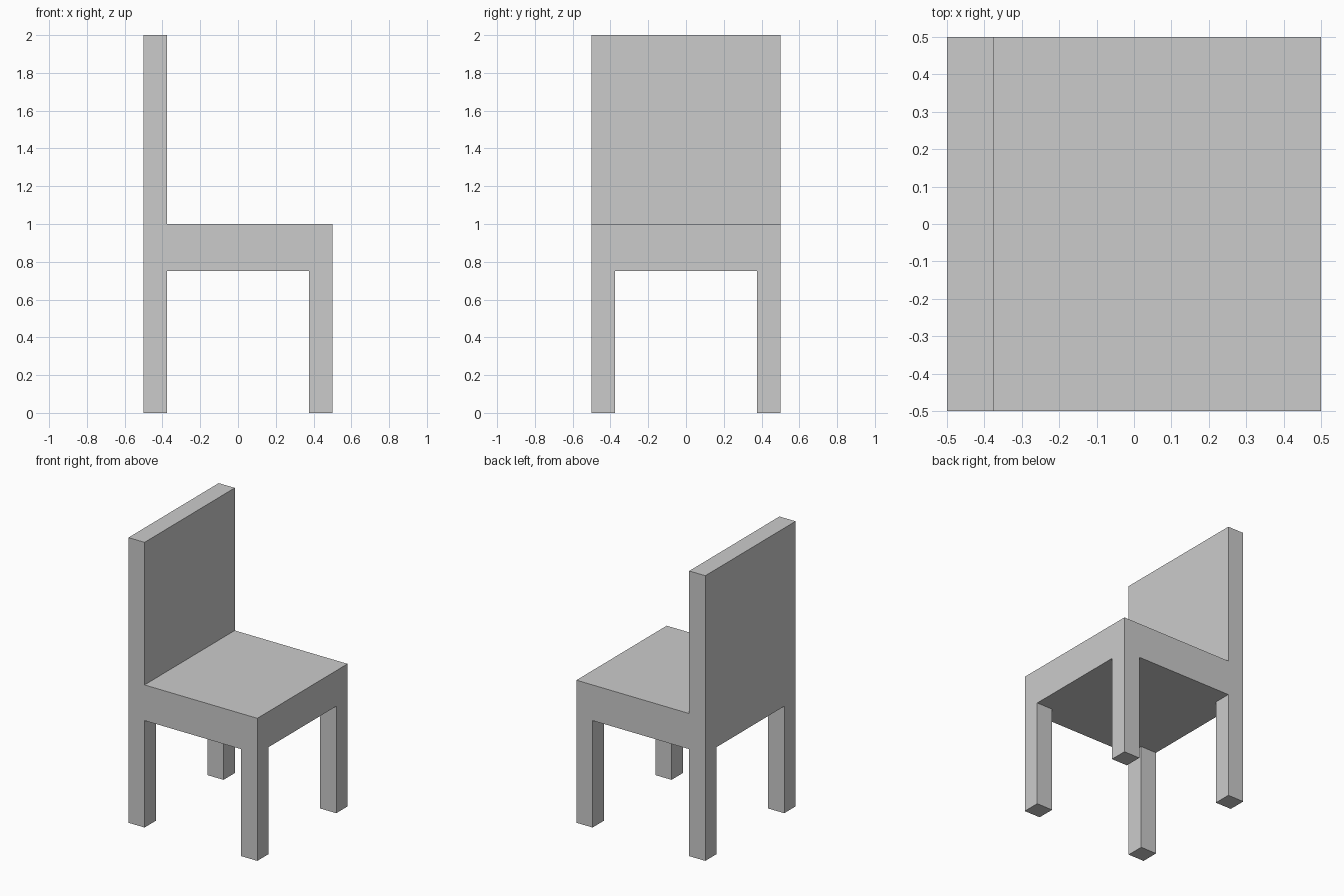
import bpy

if "Cube" in bpy.data.objects:
    bpy.data.objects.remove(bpy.data.objects["Cube"])

HALF = 0.5       # half the seat width
POST = 0.125     # thickness of legs and backrest
SEAT_LOW, SEAT_TOP, TOP = 0.75, 1.0, 2.0


def box(name, low, high):
    centre = [(a + b) / 2 for a, b in zip(low, high)]
    bpy.ops.mesh.primitive_cube_add(size=1, location=centre)
    obj = bpy.context.object
    obj.name = name
    obj.scale = [b - a for a, b in zip(low, high)]
    bpy.ops.object.transform_apply(location=False, rotation=False, scale=True)
    return obj


# Thick square seat
box("seat", (-HALF, -HALF, SEAT_LOW), (HALF, HALF, SEAT_TOP))

# Full-width backrest on the left edge
box("backrest", (-HALF, -HALF, SEAT_TOP), (-HALF + POST, HALF, TOP))

# Four square legs flush with the seat corners
inner = HALF - POST
for x_name, x in (("left", -HALF), ("right", inner)):
    for y_name, y in (("front", -HALF), ("back", inner)):
        box(f"{y_name}_{x_name}_leg", (x, y, 0), (x + POST, y + POST, SEAT_LOW))
